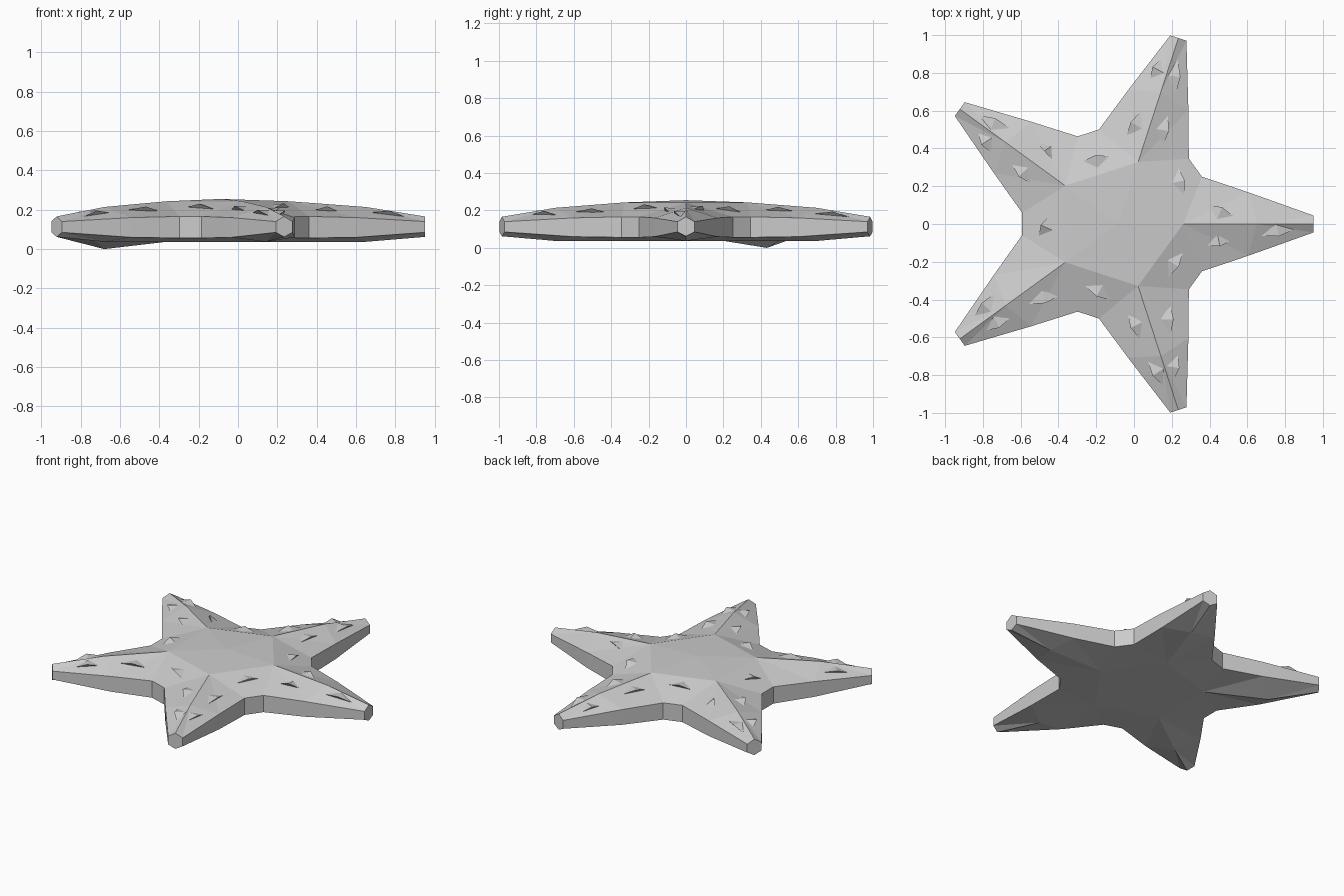
import bpy, bmesh
from math import cos, sin, radians
from mathutils import Vector
from mathutils.bvhtree import BVHTree

if "Cube" in bpy.data.objects:
    bpy.data.objects.remove(bpy.data.objects["Cube"])

CX = -0.085  # hub of the five arms


def finish(bm, name):
    bmesh.ops.recalc_face_normals(bm, faces=bm.faces)
    me = bpy.data.meshes.new(name)
    bm.to_mesh(me)
    ob = bpy.data.objects.new(name, me)
    bpy.context.collection.objects.link(ob)
    return ob


# Body: five arms, each a ridge line with two side walls
body = bmesh.new()


def arm(k):
    a = radians(72 * k)

    def v(x, y, z):
        return body.verts.new((CX + x * cos(a) - y * sin(a), x * sin(a) + y * cos(a), z))

    low = 0.0 if k == 2 else 0.037  # one arm sags to the ground
    p = {}
    p['top'] = [v(0.345, 0, 0.243), v(0.735, 0, 0.214), v(1.035, 0, 0.166)]
    p['bot'] = [v(0.345, 0, 0.037), v(0.735, 0, low), v(1.035, 0, 0.062)]
    for s in (1, -1):
        p['t', s] = [v(0.445, s * 0.25, 0.166), v(0.69, s * 0.168, 0.16), v(1.035, s * 0.045, 0.14)]
        p['b', s] = [v(0.445, s * 0.25, 0.056), v(0.69, s * 0.168, 0.06), v(1.035, s * 0.045, 0.085)]
    return p


arms = [arm(k) for k in range(5)]
hub_top = body.verts.new((CX, 0, 0.255))
hub_bot = body.verts.new((CX, 0, 0.037))
face = body.faces.new
for k, p in enumerate(arms):
    n = arms[(k + 1) % 5]
    for s in (1, -1):
        for ridge, side in (('top', 't'), ('bot', 'b')):
            r, e = p[ridge], p[side, s]
            for i in (0, 1):
                face((r[i], r[i + 1], e[i + 1]))
                face((r[i], e[i + 1], e[i]))
        t, b = p['t', s], p['b', s]
        for i in (0, 1):
            face((t[i], t[i + 1], b[i + 1], b[i]))
    # blunt hexagonal tip
    face([p[q][2] for q in ('top', ('t', 1), ('b', 1), 'bot', ('b', -1), ('t', -1))])
    # webbing between neighbouring arms
    for ridge, side, hub in (('top', 't', hub_top), ('bot', 'b', hub_bot)):
        face((hub, p[ridge][0], n[ridge][0]))
        face((p[ridge][0], p[side, 1][0], n[side, -1][0], n[ridge][0]))
    face((p['t', 1][0], n['t', -1][0], n['b', -1][0], p['b', 1][0]))
finish(body, "starfish_body")
tree = BVHTree.FromBMesh(body)

# Small pointed bumps on the upper side: x, y, direction, length
BUMPS = [
    (0.46, 0.07, -25, .16), (0.45, -0.10, 10, .14), (0.76, -0.045, 8, .20),
    (0.25, 0.225, 100, .16), (0.22, -0.215, 60, .17), (0.115, 0.82, 65, .13),
    (0.225, 0.78, 85, .21), (0.0, 0.53, 60, .18), (0.165, 0.495, 80, .18),
    (-0.20, 0.345, 10, .16), (-0.47, 0.385, -50, .13), (-0.74, 0.54, -25, .20),
    (-0.79, 0.43, -55, .14), (-0.595, 0.265, -45, .16), (-0.475, -0.01, 60, .14),
    (-0.79, -0.43, 45, .18), (-0.72, -0.53, 30, .16), (-0.475, -0.40, 15, .20),
    (-0.19, -0.365, -30, .18), (0.0, -0.54, -65, .17), (0.19, -0.505, 90, .19),
    (0.115, -0.79, -60, .17), (0.22, -0.76, 80, .15)]
bumps = bmesh.new()
for x, y, ang, length in BUMPS:
    hit, nor, _, _ = tree.ray_cast(Vector((x, y, 1)), Vector((0, 0, -1)))
    u = Vector((cos(radians(ang)), sin(radians(ang)), 0))
    u = (u - nor * u.dot(nor)).normalized()
    w = nor.cross(u)
    if w.y * y + w.x * (x - CX) < 0:
        w = -w
    corners = [u * length * 0.5, u * length * -0.5, w * -0.06]
    base = [bumps.verts.new(hit + c - nor * 0.004) for c in corners]
    apex = bumps.verts.new(hit + nor * 0.026 + w * 0.012)
    bumps.faces.new(base)
    for i in range(3):
        bumps.faces.new((base[i], base[(i + 1) % 3], apex))
finish(bumps, "skin_bumps")
body.free()
bumps.free()
